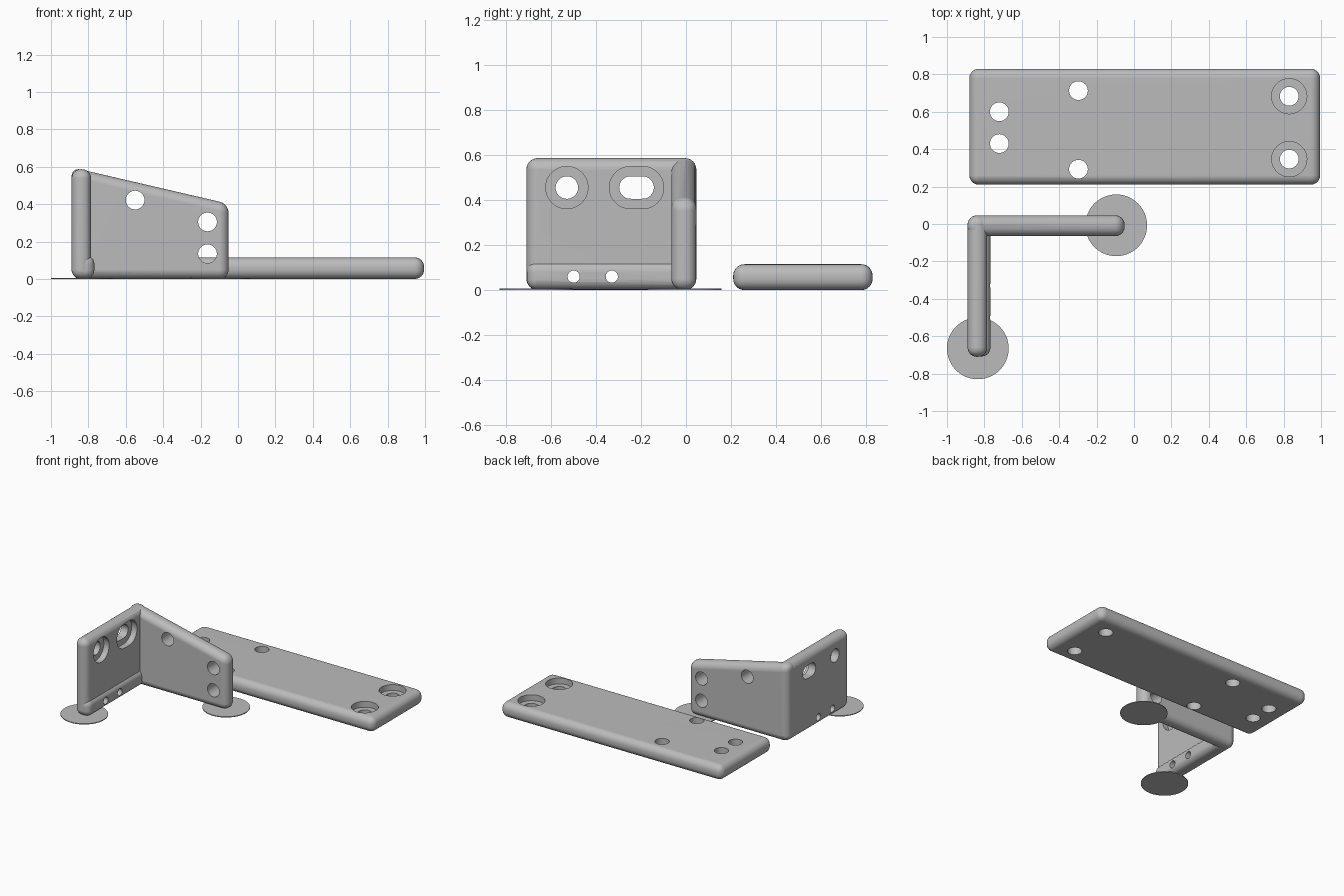
import bpy
import bmesh
from math import pi, radians
from mathutils import Matrix

old = bpy.data.objects.get("Cube")
if old:
    bpy.data.objects.remove(old)

COLOR = (0.5, 0.5, 0.5, 1)
grey = bpy.data.materials.new("plain grey")
grey.use_nodes = True
grey.diffuse_color = COLOR
grey.node_tree.nodes["Principled BSDF"].inputs["Base Color"].default_value = COLOR

ROUND = 0.05     # edge rounding of the plates
HOLE = 0.05      # screw hole radius
BORE = 0.094     # counterbore radius
DEPTH = 0.045    # counterbore depth


def new_object(name, bm):
    bmesh.ops.recalc_face_normals(bm, faces=bm.faces)
    mesh = bpy.data.meshes.new(name)
    bm.to_mesh(mesh)
    bm.free()
    mesh.materials.append(grey)
    obj = bpy.data.objects.new(name, mesh)
    bpy.context.collection.objects.link(obj)
    return obj


def apply(obj, modifier):
    bpy.context.view_layer.objects.active = obj
    bpy.ops.object.modifier_apply(modifier=modifier.name)


def rounded_slab(name, xs, ys, low, heights, radius=ROUND):
    """Box with rounded edges; its top may slope from heights[0] to heights[1] along x."""
    bm = bmesh.new()
    outline = [(xs[0], low), (xs[1], low), (xs[1], heights[1]), (xs[0], heights[0])]
    face = bm.faces.new([bm.verts.new((x, ys[0], z)) for x, z in outline])
    side = bmesh.ops.extrude_face_region(bm, geom=[face])["geom"]
    moved = [v for v in side if isinstance(v, bmesh.types.BMVert)]
    bmesh.ops.translate(bm, verts=moved, vec=(0, ys[1] - ys[0], 0))
    obj = new_object(name, bm)
    bevel = obj.modifiers.new("round", "BEVEL")
    bevel.width = radius
    bevel.segments = 6
    bevel.limit_method = "NONE"
    apply(obj, bevel)
    return obj


def combine(obj, other, operation):
    mod = obj.modifiers.new("join", "BOOLEAN")
    mod.operation = operation
    mod.solver = "EXACT"
    mod.object = other
    apply(obj, mod)
    bpy.data.objects.remove(other)


def drill(obj, center, radius, length, axis, slot=0):
    """Cut a round hole, stretched by slot along y, centred on the given point."""
    turn = {"x": Matrix.Rotation(pi / 2, 4, "Y"),
            "y": Matrix.Rotation(pi / 2, 4, "X"),
            "z": Matrix.Identity(4)}[axis]
    bm = bmesh.new()
    bmesh.ops.create_cone(bm, cap_ends=True, segments=48, radius1=radius,
                          radius2=radius, depth=length, matrix=turn)
    for v in bm.verts:
        if abs(v.co.y) > 1e-5:
            v.co.y += slot / 2 if v.co.y > 0 else -slot / 2
    bmesh.ops.translate(bm, verts=bm.verts, vec=center)
    cutter = new_object("cutter", bm)
    cutter.hide_render = True
    combine(obj, cutter, "DIFFERENCE")


def finish(obj):
    bpy.ops.object.select_all(action="DESELECT")
    obj.select_set(True)
    bpy.context.view_layer.objects.active = obj
    bpy.ops.object.shade_smooth_by_angle(angle=radians(30))
    weighted = obj.modifiers.new("flat faces", "WEIGHTED_NORMAL")
    weighted.keep_sharp = True


# Long flat base plate with through holes and two counterbores
base = rounded_slab("base_plate", (-0.88, 0.995), (0.21, 0.83), 0, (0.115, 0.115))
for x, y in [(-0.72, 0.6), (-0.72, 0.43), (-0.297, 0.713), (-0.297, 0.293),
             (0.83, 0.683), (0.83, 0.347)]:
    drill(base, (x, y, 0.06), HOLE, 0.5, "z")
    if x > 0:
        drill(base, (x, y, 0.115 - DEPTH + 0.1), BORE, 0.2, "z")
finish(base)

# Corner bracket: upright end plate, sloping side wall and low inner rib
FACE = -0.785
bracket = rounded_slab("corner_bracket", (-0.89, FACE), (-0.71, 0.046), 0, (0.587, 0.587))
wall = rounded_slab("side_wall", (-0.89, -0.05), (-0.065, 0.046), 0, (0.597, 0.402))
rib = rounded_slab("inner_rib", (-0.886, -0.768), (-0.708, -0.012), 0.002, (0.126, 0.126), 0.045)
combine(bracket, wall, "UNION")
combine(bracket, rib, "UNION")

# Screw hole and slot in the end plate, each with a counterbore on the inside
for y, slot in [(-0.53, 0), (-0.22, 0.054)]:
    drill(bracket, (FACE, y, 0.456), HOLE, 0.5, "x", slot)
    drill(bracket, (FACE - DEPTH + 0.1, y, 0.456), BORE, 0.2, "x", slot)
# Small holes through the rib
for y in (-0.5, -0.33):
    drill(bracket, (FACE, y, 0.06), 0.027, 0.5, "x")
# Holes in the side wall
for x, z in [(-0.55, 0.422), (-0.163, 0.305), (-0.163, 0.135)]:
    drill(bracket, (x, 0, z), HOLE, 0.5, "y")
finish(bracket)

# Thin round pads under the two bracket ends
for name, x, y in [("end_pad", -0.835, -0.665), ("side_pad", -0.095, -0.007)]:
    bm = bmesh.new()
    bmesh.ops.create_cone(bm, cap_ends=True, segments=64, radius1=0.165, radius2=0.165,
                          depth=0.006, matrix=Matrix.Translation((x, y, 0.003)))
    finish(new_object(name, bm))
